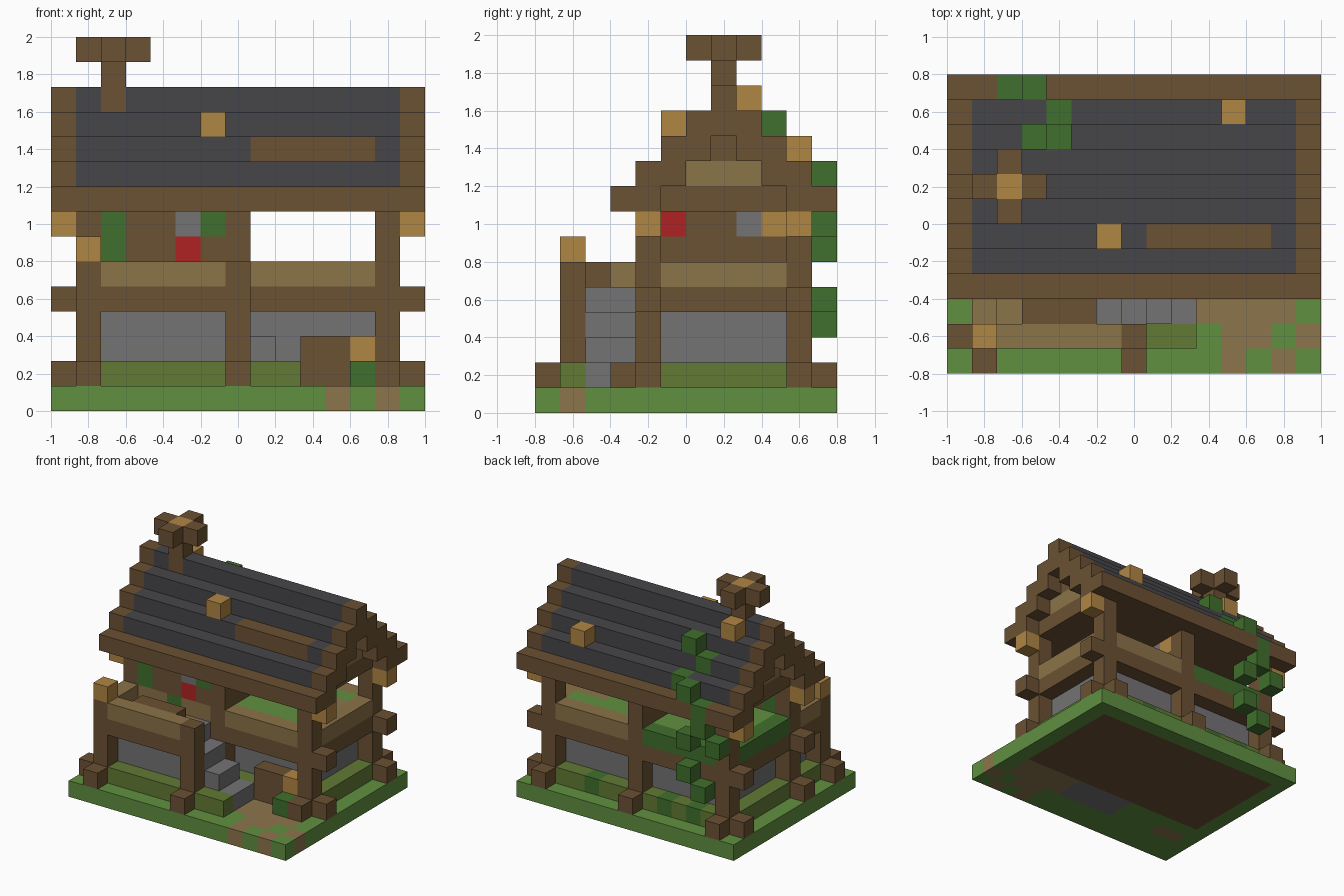
import bpy
import bmesh
from mathutils import Vector

cube = bpy.data.objects.get("Cube")
if cube:
    bpy.data.objects.remove(cube, do_unlink=True)

UNIT = 2 / 15
COLOURS = {
    "wood": "6b5133", "plank": "8b7348", "gold_wood": "b08644", "grass": "609040",
    "leaf": "40702d", "moss": "617a34", "stone": "757375", "slate": "464549",
    "red": "b02222", "dirt": "8c754b",
}


def linear(h):
    c = [int(h[i:i + 2], 16) / 255 for i in (0, 2, 4)]
    return [v / 12.92 if v < 0.04 else ((v + 0.055) / 1.055) ** 2.4 for v in c] + [1.0]


mats = {}
for mat_name, code in COLOURS.items():
    m = bpy.data.materials.new(mat_name)
    m.use_nodes = True
    m.diffuse_color = linear(code)
    m.node_tree.nodes["Principled BSDF"].inputs["Base Color"].default_value = linear(code)
    mats[mat_name] = m
names = list(COLOURS)

cells = {}


def span(r):
    return (r,) if isinstance(r, int) else range(r[0], r[1] + 1)


def put(part, colour, x, y, z):
    """Fill a block of unit cells; later blocks replace earlier ones."""
    for i in span(x):
        for j in span(y):
            for k in span(z):
                cells[i, j, k] = (part, colour)


# Ground with a dirt path
put("ground", "grass", (0, 14), (0, 11), 0)
put("ground", "wood", (1, 13), (4, 10), 0)
put("ground", "dirt", (10, 13), (2, 3), 0)
put("ground", "dirt", (11, 12), 1, 0)
put("ground", "dirt", (1, 2), 2, 0)
put("ground", "stone", (6, 9), (2, 3), 0)
for i, j in ((14, 1), (11, 0), (13, 0)):
    put("ground", "dirt", i, j, 0)

# House walls: moss ledge, recessed stone, beam ring, plank rail
for x in ((2, 6), (8, 12)):
    put("moss_ledge", "moss", x, 4, 1)
    put("moss_ledge", "moss", x, 10, 1)
    put("stone_wall", "stone", x, 5, (1, 3))
    put("stone_wall", "stone", x, 9, (1, 3))
for x, inner in ((1, 2), (13, 12)):
    put("moss_ledge", "moss", x, (5, 9), 1)
    put("stone_wall", "stone", inner, (5, 9), (1, 3))
put("beam_floor", "wood", (1, 13), (4, 10), 4)
put("room_floor", "grass", (2, 12), (5, 9), 5)
put("room_floor", "dirt", (11, 12), 8, 5)
put("plank_rail", "plank", (2, 12), 4, 5)
put("plank_rail", "plank", (8, 12), 10, 5)
put("plank_rail", "plank", 13, (5, 9), 5)
put("ivy_rail", "leaf", (2, 6), 10, 5)
put("ivy_rail", "leaf", 1, (5, 9), 5)
for i in (3, 5, 10):
    put("moss_ledge", "leaf", i, 10, 1)

# Posts with feet, beam ends and brackets
for y, foot in ((4, 3), (10, 11)):
    for x in (1, 7, 13):
        put("post", "wood", x, y, (1, 7))
    put("post_foot", "wood", 13, foot, 1)
    for x in (0, 14):
        put("post_foot", "wood", x, y, 1)
        put("beam_end", "wood", x, y, 4)
        put("bracket", "gold_wood", x, y, 7)
for x in (1, 7):
    put("post_foot", "wood", x, 11, 1)

# Inner partition and shelf goods
put("partition", "wood", 7, (5, 9), (6, 7))
put("shelf_goods", "red", 7, 5, 7)
put("shelf_goods", "stone", 7, 8, 7)
put("shelf_goods", "gold_wood", 7, 9, 7)

# Left room front with goods and ivy
put("room_front", "wood", (2, 6), 4, (6, 7))
put("room_front", "leaf", 2, 4, (6, 7))
put("room_front", "leaf", 4, 4, 5)
put("room_front", "red", 5, 4, 6)
put("room_front", "stone", 5, 4, 7)
put("room_front", "leaf", 6, 4, 7)

# Porch
put("porch_wall", "stone", (2, 6), 2, (1, 3))
put("porch_wall", "stone", 2, 3, (1, 3))
put("porch_ledge", "moss", (2, 6), 1, 1)
put("porch_ledge", "moss", 1, (2, 3), 1)
put("porch_beam", "wood", (1, 7), 1, 4)
put("porch_beam", "wood", 1, (2, 3), 4)
put("porch_rail", "plank", (2, 6), 1, 5)
put("porch_rail", "plank", 1, (2, 3), 5)
put("porch_deck", "plank", (2, 5), (2, 3), 4)
put("porch_bench", "wood", (3, 5), 2, 5)
put("porch_post", "wood", 1, 1, (1, 5))
put("porch_post", "wood", 7, 1, (1, 5))
put("porch_post_cap", "gold_wood", 1, 1, 6)
for i, j in ((1, 0), (0, 1), (7, 0)):
    put("porch_foot", "wood", i, j, 1)

# Stairs descending along the front, with a mossy border
for step in range(4):
    put("stairs", "stone", 6 + step, (2, 3), (1, 4 - step))
put("stair_border", "moss", (8, 9), 1, 1)

# Small door, lamp block and bush
put("door", "wood", (10, 11), 4, (1, 2))
put("lamp_block", "gold_wood", 12, 4, 2)
put("bush", "leaf", 12, 3, 1)

# Gable walls and ceiling
put("ceiling", "wood", (1, 13), (4, 10), 8)
for x in (1, 13):
    for z in (9, 10, 11):
        half = 11 - z + 1
        put("gable_wall", "wood", x, (7 - half, 7 + half), z)
    put("gable_panel", "plank", x, (6, 8), 9)

# Stepped roof with wooden rakes and eaves
for j in range(3, 12):
    top = 12 - abs(j - 7)
    eave = j in (3, 11)
    put("roof", "wood" if eave else "slate", (1, 13), j, top)
    for x in (0, 14):
        put("roof_rake", "wood", x, j, (top if eave else top - 1, top))
put("roof_patch", "wood", (8, 12), 5, 10)
for i, j, k in ((6, 5, 11), (11, 10, 10), (2, 8, 12)):
    put("roof_block", "gold_wood", i, j, k)

# Chimney with a cross-shaped cap
put("chimney", "wood", 2, 7, (12, 13))
put("chimney_cap", "wood", (1, 3), 7, 14)
put("chimney_cap", "wood", 2, (6, 8), 14)
put("chimney_cap", "gold_wood", 2, 7, 14)

# Climbing vine at the back
for i, j, k in ((4, 9, 11), (3, 9, 10), (4, 10, 9), (3, 11, 9), (2, 11, 8), (2, 11, 7),
                (3, 11, 6), (1, 11, 6), (3, 11, 4), (2, 11, 3)):
    put("vine", "leaf", i, j, k)


def build(part):
    """Make one mesh of the exposed cell faces of a part."""
    bm = bmesh.new()
    used = sorted({c for p, c in cells.values() if p == part}, key=names.index)
    for cell, (p, colour) in cells.items():
        if p != part:
            continue
        mid = Vector(cell) + Vector((0.5, 0.5, 0.5))
        for axis in range(3):
            for sign in (-1, 1):
                near = list(cell)
                near[axis] += sign
                if tuple(near) in cells:
                    continue
                n, u, v = Vector(), Vector(), Vector()
                n[axis] = sign / 2
                u[(axis + 1) % 3] = 0.5
                v[(axis + 2) % 3] = sign / 2
                ring = [mid + n + u * a + v * b for a, b in ((-1, -1), (1, -1), (1, 1), (-1, 1))]
                corners = [bm.verts.new(((q.x - 7.5) * UNIT, (q.y - 6) * UNIT, q.z * UNIT))
                           for q in ring]
                bm.faces.new(corners).material_index = used.index(colour)
    bmesh.ops.remove_doubles(bm, verts=bm.verts[:], dist=0.001)
    mesh = bpy.data.meshes.new(part)
    bm.to_mesh(mesh)
    bm.free()
    for c in used:
        mesh.materials.append(mats[c])
    bpy.context.collection.objects.link(bpy.data.objects.new(part, mesh))


for part_name in sorted({p for p, c in cells.values()}):
    build(part_name)
